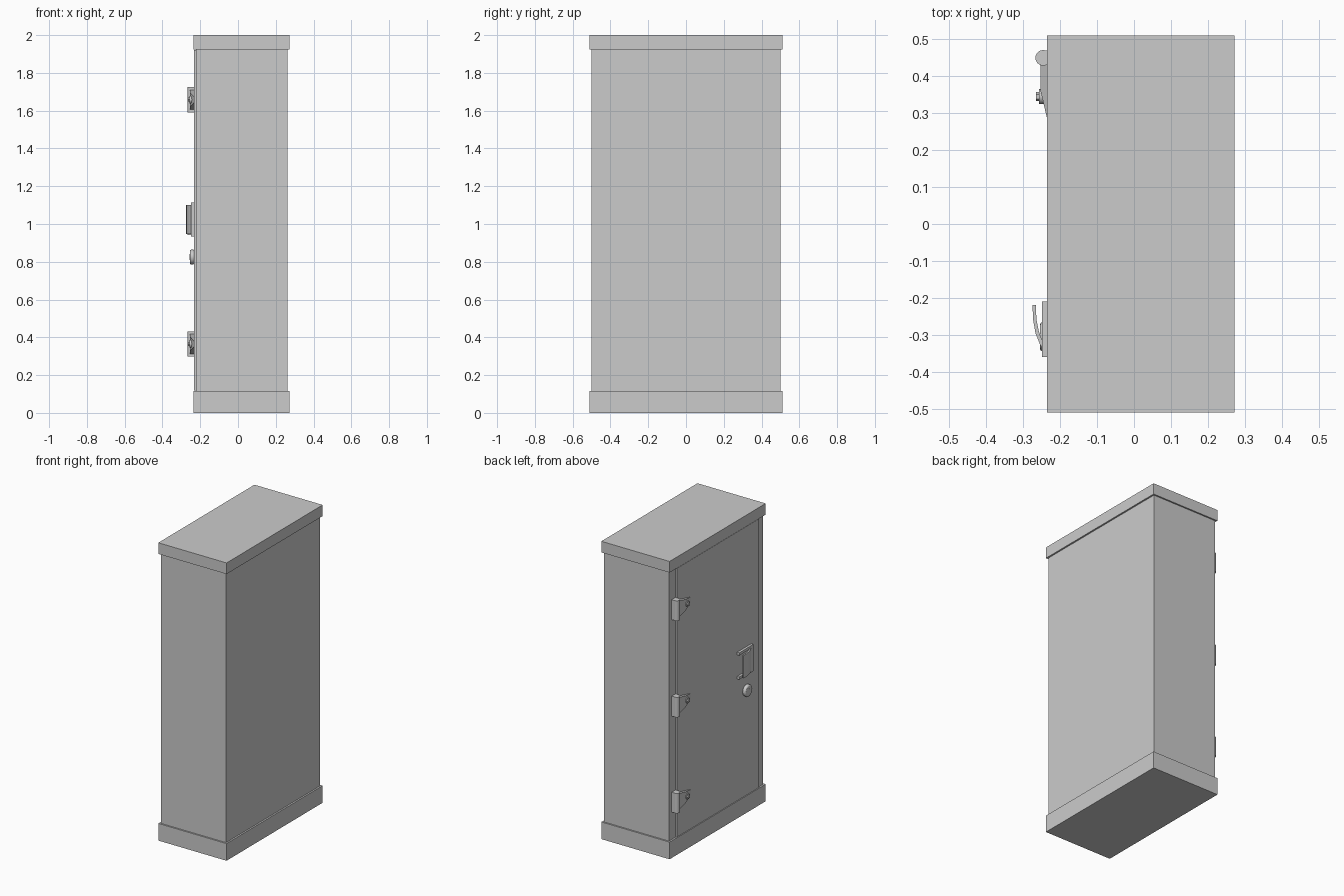
import bpy
import bmesh
from math import cos, sin, tau

old = bpy.data.objects.get("Cube")
if old:
    bpy.data.objects.remove(old, do_unlink=True)

grey = bpy.data.materials.new("painted_grey_metal")
grey.use_nodes = True
grey.diffuse_color = (0.6, 0.6, 0.6, 1)
grey.node_tree.nodes["Principled BSDF"].inputs["Base Color"].default_value = (0.6, 0.6, 0.6, 1)


def prism(name, outline, axis, lo, hi, bevel=0, smooth=False):
    """Extrude a closed outline along x (outline in y, z) or z (outline in x, y)."""
    bm = bmesh.new()
    at = (lambda p, d: (d, p[0], p[1])) if axis == "x" else (lambda p, d: (p[0], p[1], d))
    face = bm.faces.new([bm.verts.new(at(p, lo)) for p in outline])
    new = bmesh.ops.extrude_face_region(bm, geom=[face])["geom"]
    for v in new:
        if isinstance(v, bmesh.types.BMVert):
            v.co["xyz".index(axis)] = hi
    bmesh.ops.recalc_face_normals(bm, faces=bm.faces)
    mesh = bpy.data.meshes.new(name)
    bm.to_mesh(mesh)
    bm.free()
    mesh.materials.append(grey)
    ob = bpy.data.objects.new(name, mesh)
    bpy.context.collection.objects.link(ob)
    if bevel:
        mod = ob.modifiers.new("soft_rim", "BEVEL")
        mod.width, mod.segments = bevel, 2
    if smooth:
        bpy.ops.object.select_all(action="DESELECT")
        bpy.context.view_layer.objects.active = ob
        ob.select_set(True)
        bpy.ops.object.shade_smooth_by_angle()
    return ob


def box(name, x0, x1, y0, y1, z0, z1):
    return prism(name, [(x0, y0), (x1, y0), (x1, y1), (x0, y1)], "z", z0, z1)


def circle(a, b, r, n):
    return [(a + r * cos(tau * i / n), b + r * sin(tau * i / n)) for i in range(n)]


# Cabinet shell
box("base_plinth", -0.235, 0.272, -0.51, 0.51, 0, 0.115)
box("cabinet_body", -0.223, 0.261, -0.5, 0.5, 0.115, 1.925)
box("top_cap", -0.235, 0.272, -0.51, 0.51, 1.925, 2)
box("door", -0.233, -0.222, -0.44, 0.43, 0.118, 1.922)

# Three hinges: barrel, mount, tapering strap and bolt
for label, z in (("lower", 0.365), ("middle", 1.01), ("upper", 1.658)):
    prism(label + "_hinge_barrel", circle(-0.246, 0.45, 0.021, 24), "z",
          z - 0.067, z + 0.067, smooth=True)
    box(label + "_hinge_mount", -0.246, -0.222, 0.43, 0.47, z - 0.067, z + 0.067)
    strap = prism(label + "_hinge_strap",
                  [(-0.23, 0.44), (-0.254, 0.44), (-0.253, 0.36), (-0.234, 0.28), (-0.23, 0.28)],
                  "z", -0.055, 0.055)
    for v in strap.data.vertices:
        v.co.z = v.co.z * (1 - 0.7 * (0.44 - v.co.y) / 0.16) + z
    prism(label + "_hinge_washer", circle(0.345, z, 0.02, 16), "x", -0.257, -0.235, smooth=True)
    prism(label + "_hinge_bolt", circle(0.345, z, 0.012, 6), "x", -0.265, -0.25)

# Latch: open frame with a curved pull
prism("latch_frame",
      [(-0.21, 0.935), (-0.36, 0.935), (-0.36, 1.115), (-0.21, 1.115),
       (-0.21, 1.097), (-0.335, 1.097), (-0.335, 0.953), (-0.21, 0.953)],
      "x", -0.249, -0.23)
prism("latch_pull",
      [(-0.275, -0.22), (-0.273, -0.26), (-0.267, -0.295), (-0.255, -0.325), (-0.244, -0.345),
       (-0.235, -0.345), (-0.247, -0.32), (-0.258, -0.29), (-0.264, -0.26), (-0.266, -0.22)],
      "z", 0.947, 1.1, smooth=True)

# Round lock
prism("lock_cylinder", circle(-0.305, 0.825, 0.039, 28), "x", -0.255, -0.23,
      bevel=0.007, smooth=True)
box("lock_keyway", -0.257, -0.25, -0.308, -0.302, 0.81, 0.84)
